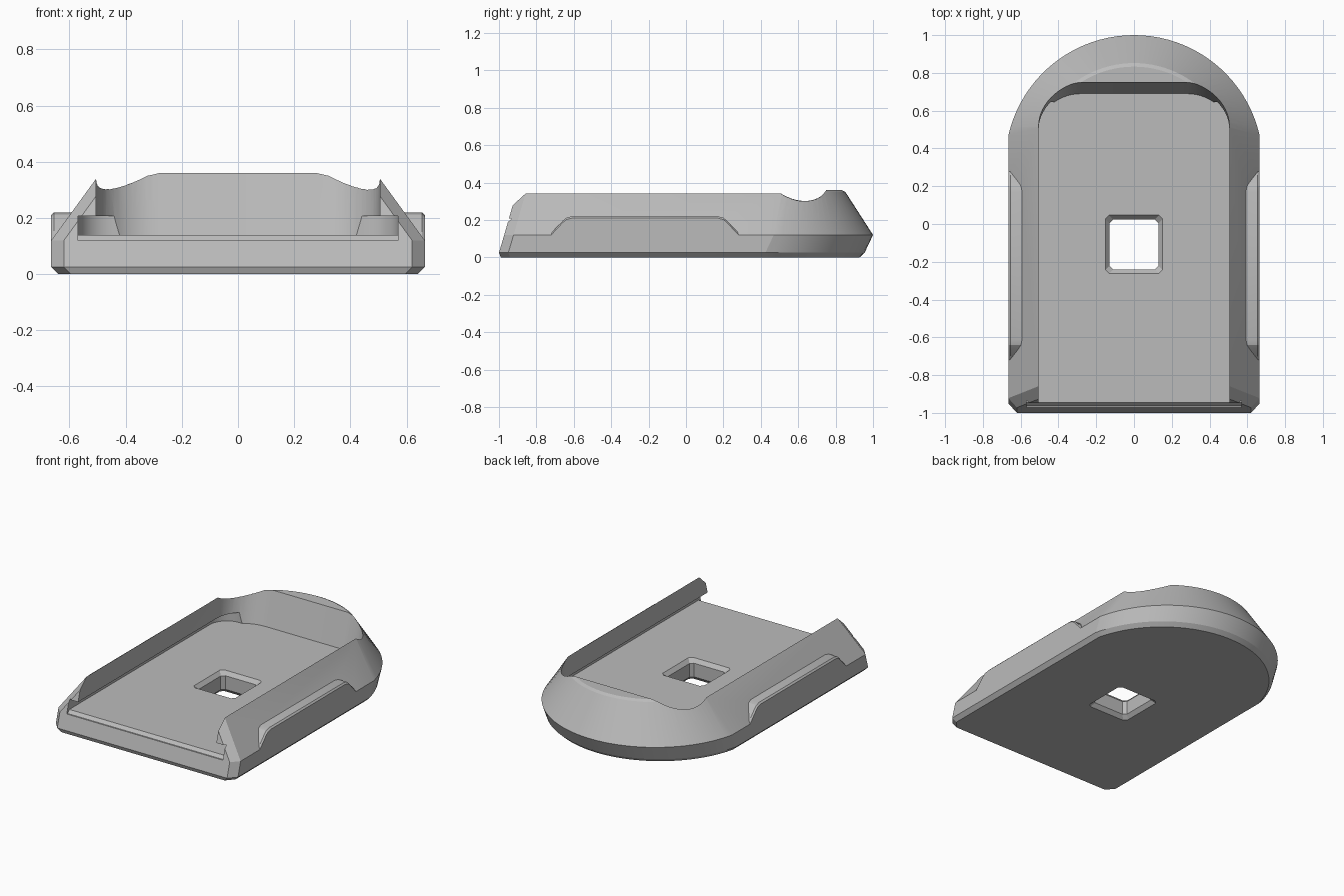
import bpy
import bmesh
from math import acos, cos, sin, pi, radians

if "Cube" in bpy.data.objects:
    bpy.data.objects.remove(bpy.data.objects["Cube"], do_unlink=True)

grey = bpy.data.materials.new("plain grey")
grey.use_nodes = True
grey.diffuse_color = (0.5, 0.5, 0.5, 1)
grey.node_tree.nodes["Principled BSDF"].inputs["Base Color"].default_value = (0.5, 0.5, 0.5, 1)


def loft(name, rings):
    """Closed solid through rings of equal point count."""
    bm = bmesh.new()
    loops = [[bm.verts.new(p) for p in ring] for ring in rings]
    n = len(loops[0])
    for a, b in zip(loops, loops[1:]):
        for i in range(n):
            j = (i + 1) % n
            bm.faces.new((a[i], a[j], b[j], b[i]))
    bm.faces.new(loops[0])
    bm.faces.new(loops[-1])
    bmesh.ops.recalc_face_normals(bm, faces=bm.faces)
    mesh = bpy.data.meshes.new(name)
    bm.to_mesh(mesh)
    bm.free()
    mesh.materials.append(grey)
    obj = bpy.data.objects.new(name, mesh)
    bpy.context.collection.objects.link(obj)
    return obj


def combine(target, tool, operation):
    bpy.context.view_layer.objects.active = target
    mod = target.modifiers.new(operation, 'BOOLEAN')
    mod.operation = operation
    mod.solver = 'EXACT'
    mod.object = tool
    bpy.ops.object.modifier_apply(modifier=mod.name)
    bpy.data.objects.remove(tool, do_unlink=True)


def body_ring(z, half, radius, centre, front):
    """Straight sides, clipped front corners and a round back."""
    start = acos(half / radius)
    steps = 40
    ring = [(-half, front + 0.05, z), (0.045 - half, front, z),
            (half - 0.045, front, z), (half, front + 0.05, z)]
    for i in range(steps + 1):
        a = start + (pi - 2 * start) * i / steps
        ring.append((radius * cos(a), centre + radius * sin(a), z))
    return ring


def pocket_ring(z, half, back, rx, ry):
    """Open-front slot outline with rounded back corners."""
    ring = [(-half, -1.2, z), (half, -1.2, z)]
    steps = 14
    for side in (1, -1):
        for i in range(steps + 1):
            a = pi / 2 * (i if side == 1 else steps - i) / steps
            ring.append((side * (half - rx + rx * cos(a)), back - ry + ry * sin(a), z))
    return ring


def clipped_rect(z, hx, hy, y, c=0.02):
    corners = [(hx, hy - c), (hx - c, hy), (c - hx, hy), (-hx, hy - c),
               (-hx, c - hy), (c - hx, -hy), (hx - c, -hy), (hx, c - hy)]
    return [(px, y + py, z) for px, py in corners]


# Main shell
FLOOR = 0.14
plate = loft("base_plate", [
    body_ring(0, 0.64, 0.66, 0.268, -0.99),
    body_ring(0.025, 0.665, 0.682, 0.273, -1),
    body_ring(0.12, 0.665, 0.682, 0.318, -0.972),
    body_ring(0.35, 0.498, 0.534, 0.318, -0.906),
    body_ring(0.36, 0.491, 0.515, 0.318, -0.903)])

# Raised grip pads on both sides
pad = [(-0.75, 0.1), (-0.73, 0.12), (-0.66, 0.195), (-0.64, 0.212), (-0.61, 0.22),
       (0.17, 0.22), (0.2, 0.212), (0.22, 0.195), (0.29, 0.12), (0.31, 0.1)]
for side in (1, -1):
    rings = [[(side * x, y, z - drop) for y, z in pad]
             for x, drop in ((0.54, 0), (0.655, 0), (0.665, 0.01))]
    combine(plate, loft("grip_pad", rings), 'UNION')

# Main slot with a leaning back wall
combine(plate, loft("slot", [
    pocket_ring(FLOOR, 0.505, 0.69, 0.225, 0.2),
    pocket_ring(0.36, 0.505, 0.75, 0.225, 0.23),
    pocket_ring(0.4, 0.505, 0.761, 0.225, 0.235)]), 'DIFFERENCE')

# Undercut rail grooves
combine(plate, loft("rail_groove", [
    pocket_ring(FLOOR, 0.57, 0.645, 0.125, 0.125),
    pocket_ring(0.207, 0.57, 0.645, 0.125, 0.125)]), 'DIFFERENCE')

# Small ramp on the front lip
ramp = [(-0.945, 0.16), (-0.945, FLOOR), (-0.963, 0.12), (-1.1, 0.12), (-1.1, 0.16)]
combine(plate, loft("front_ramp", [[(x, y, z) for y, z in ramp]
                                   for x in (-0.57, 0.57)]), 'DIFFERENCE')

# Square hole, chamfered above and below
hole = [(-0.01, 0.03), (0.025, 0), (0.115, 0), (0.15, 0.03)]
combine(plate, loft("centre_hole", [
    clipped_rect(z, 0.13 + grow, 0.133 + grow, -0.108) for z, grow in hole]), 'DIFFERENCE')

# Smooth curves, sharp edges
bpy.ops.object.select_all(action='DESELECT')
plate.select_set(True)
bpy.context.view_layer.objects.active = plate
bpy.ops.object.shade_smooth_by_angle(angle=radians(15))
